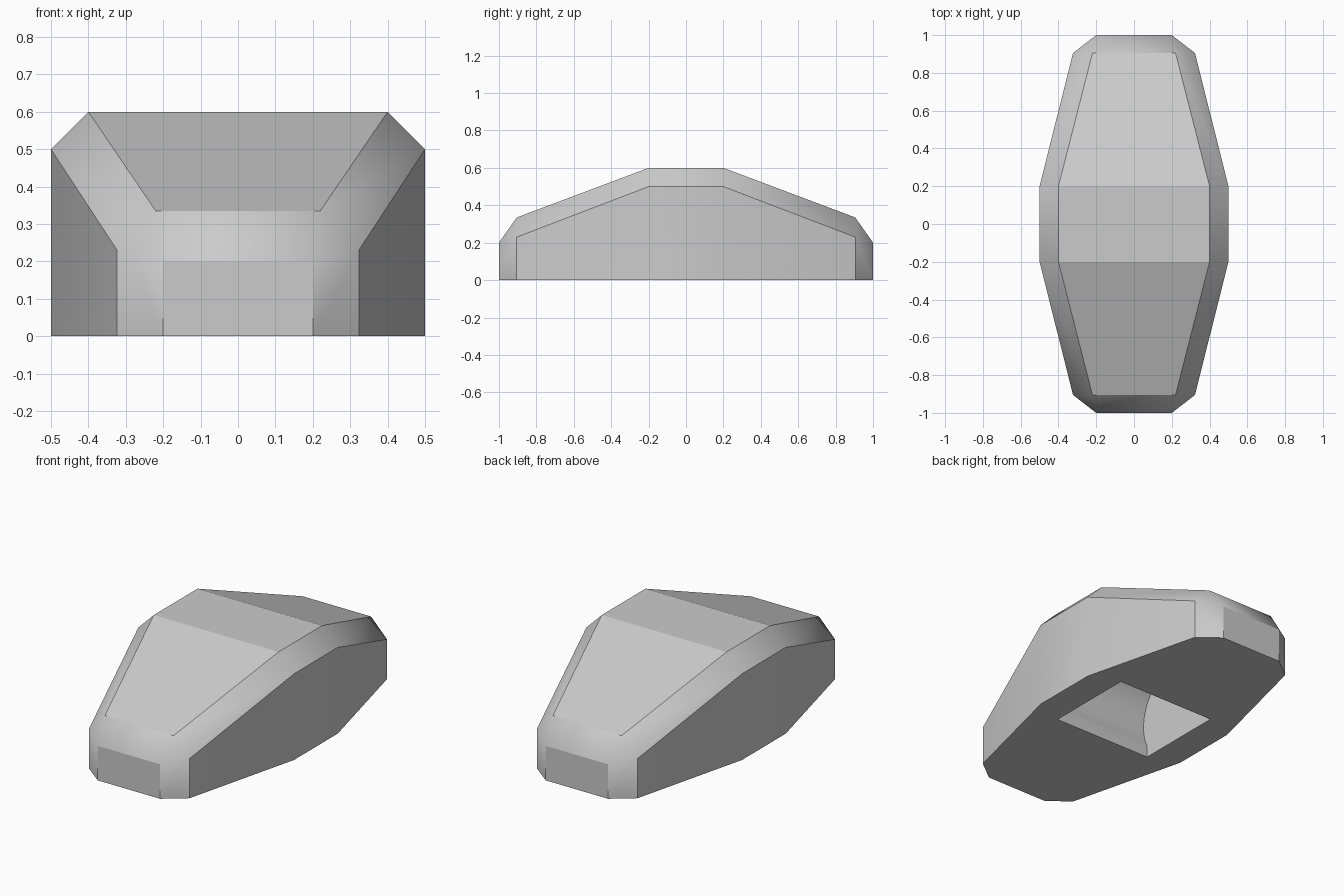
import bpy, bmesh, math

cube = bpy.data.objects.get("Cube")
if cube:
    bpy.data.objects.remove(cube, do_unlink=True)

grey = bpy.data.materials.new("light_grey")
grey.use_nodes = True
grey.diffuse_color = (0.6, 0.6, 0.6, 1)
grey.node_tree.nodes["Principled BSDF"].inputs["Base Color"].default_value = (0.6, 0.6, 0.6, 1)


def make_object(name, bm):
    bmesh.ops.remove_doubles(bm, verts=bm.verts, dist=1e-4)
    bmesh.ops.recalc_face_normals(bm, faces=bm.faces)
    mesh = bpy.data.meshes.new(name)
    bm.to_mesh(mesh)
    bm.free()
    mesh.materials.append(grey)
    ob = bpy.data.objects.new(name, mesh)
    bpy.context.collection.objects.link(ob)
    bpy.ops.object.select_all(action="DESELECT")
    bpy.context.view_layer.objects.active = ob
    ob.select_set(True)
    bpy.ops.object.shade_smooth_by_angle(angle=math.radians(30))
    return ob


# Key points of one quarter of the faceted body
SIDE, SHOULDER, NOSE = (0.5, 0.2, 0.5), (0.323, 0.905, 0.23), (0.2, 1.0, 0.2)
DECK, DECK_END = (0.4, 0.2, 0.6), (0.22, 0.905, 0.335)

bm = bmesh.new()


def face(*points):
    return bm.faces.new([bm.verts.new(p) for p in points])


def flip(p, sx, sy):
    return (p[0] * sx, p[1] * sy, p[2])


def ground(p):
    return (p[0], p[1], 0)


def wall(a, b):
    face(a, b, ground(b), ground(a))


# Corner walls, bevels and nose triangles in all four quarters
for sx in (1, -1):
    for sy in (1, -1):
        side, shoulder, nose, deck, end = [
            flip(p, sx, sy) for p in (SIDE, SHOULDER, NOSE, DECK, DECK_END)]
        wall(side, shoulder)
        wall(shoulder, nose)
        face(side, shoulder, end, deck)
        face(shoulder, nose, end)

    # Middle wall and bevel on each side
    wall(flip(SIDE, sx, 1), flip(SIDE, sx, -1))
    face(*[flip(p, sx, sy) for p, sy in ((SIDE, 1), (SIDE, -1), (DECK, -1), (DECK, 1))])

# End walls, nose slopes and sloping decks
for sy in (1, -1):
    left, right = [[flip(p, sx, sy) for p in (NOSE, DECK_END, DECK)] for sx in (1, -1)]
    wall(left[0], right[0])
    for i in (0, 1):
        face(left[i], left[i + 1], right[i + 1], right[i])

# Flat roof and underside
face(*[flip(DECK, sx, sy) for sx, sy in ((1, 1), (-1, 1), (-1, -1), (1, -1))])
outline = [SIDE, SHOULDER, NOSE]
half = outline + [flip(p, -1, 1) for p in reversed(outline)]
face(*[ground(p) for p in half + [flip(p, -1, -1) for p in half]])
body = make_object("body", bm)
for poly in body.data.polygons:
    if poly.normal.z > 0.9:
        poly.use_smooth = False

# Round pocket with a narrower slot opening through the underside
RADIUS, AXIS_Z, SLOT, LENGTH, STEPS = 0.3, 0.2, 0.27, 0.32, 48
reach = math.pi - math.asin(SLOT / RADIUS)
profile = [(-SLOT, -0.1)]
for i in range(STEPS + 1):
    a = -reach + 2 * reach * i / STEPS
    profile.append((RADIUS * math.sin(a), AXIS_Z + RADIUS * math.cos(a)))
profile.append((SLOT, -0.1))

bm = bmesh.new()
cap = face(*[(-LENGTH, y, z) for y, z in profile])
extruded = bmesh.ops.extrude_face_region(bm, geom=[cap], use_keep_orig=True)
moved = [g for g in extruded["geom"] if isinstance(g, bmesh.types.BMVert)]
bmesh.ops.translate(bm, verts=moved, vec=(2 * LENGTH, 0, 0))
cutter = make_object("pocket_cutter", bm)
cutter.hide_render = True

cut = body.modifiers.new("pocket", "BOOLEAN")
cut.operation = "DIFFERENCE"
cut.solver = "EXACT"
cut.object = cutter
bpy.ops.object.select_all(action="DESELECT")
bpy.context.view_layer.objects.active = body
body.select_set(True)
bpy.ops.object.modifier_apply(modifier=cut.name)
bpy.data.objects.remove(cutter, do_unlink=True)
